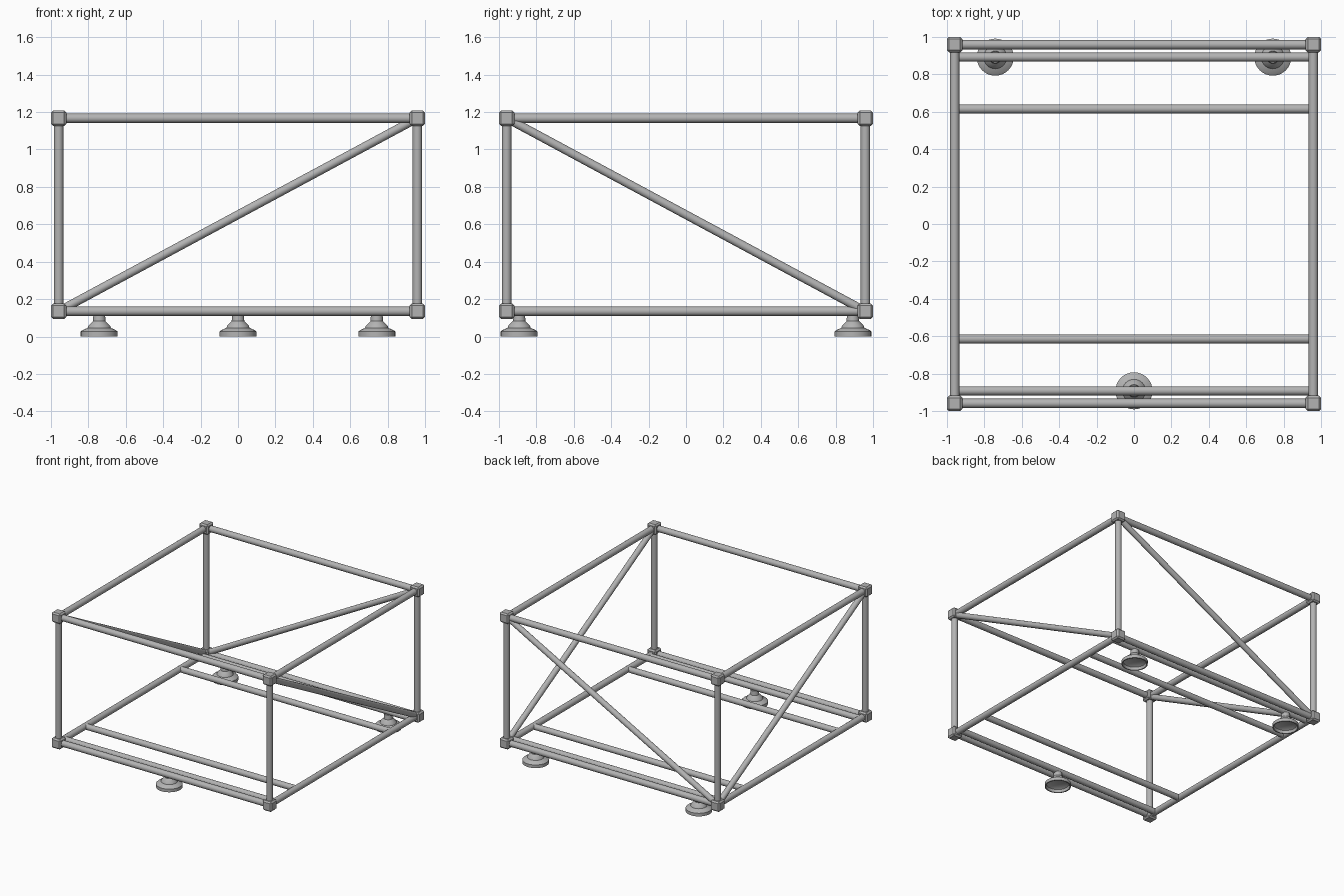
import bpy, bmesh, math
from mathutils import Vector

cube = bpy.data.objects.get("Cube")
if cube:
    bpy.data.objects.remove(cube, do_unlink=True)

steel = bpy.data.materials.new("grey_steel")
steel.use_nodes = True
GREY = (0.45, 0.45, 0.45, 1)
steel.diffuse_color = GREY
steel.node_tree.nodes["Principled BSDF"].inputs["Base Color"].default_value = GREY

E = 0.959            # corner distance from the centre
LOW, HIGH = 0.135, 1.167
TUBE = 0.025


def finish(bm, name, angle=30):
    bmesh.ops.recalc_face_normals(bm, faces=bm.faces)
    mesh = bpy.data.meshes.new(name)
    bm.to_mesh(mesh)
    bm.free()
    mesh.materials.append(steel)
    obj = bpy.data.objects.new(name, mesh)
    bpy.context.collection.objects.link(obj)
    bpy.ops.object.select_all(action='DESELECT')
    obj.select_set(True)
    bpy.context.view_layer.objects.active = obj
    bpy.ops.object.shade_smooth_by_angle(angle=math.radians(angle))
    return obj


def tube(name, a, b, radius=TUBE):
    a, b = Vector(a), Vector(b)
    bm = bmesh.new()
    bmesh.ops.create_cone(bm, cap_ends=True, segments=24, radius1=radius,
                          radius2=radius, depth=(b - a).length)
    obj = finish(bm, name)
    obj.rotation_euler = (b - a).to_track_quat('Z', 'Y').to_euler()
    obj.location = (a + b) / 2


def corner(name, location):
    bm = bmesh.new()
    bmesh.ops.create_cube(bm, size=0.082)
    bmesh.ops.bevel(bm, geom=bm.edges[:], offset=0.011, segments=1,
                    affect='EDGES', profile=0.5)
    finish(bm, name, 20).location = location


def foot(name, x, y):
    # Hollow cup under a stepped cone and a short stem
    profile = [(0, 0.035), (0.06, 0.035), (0.085, 0.022), (0.09, 0), (0.099, 0),
               (0.099, 0.026), (0.09, 0.034), (0.062, 0.046), (0.058, 0.058),
               (0.034, 0.082), (0.031, 0.118), (0, 0.118)]
    bm = bmesh.new()
    verts = [bm.verts.new((r, 0, z)) for r, z in profile]
    edges = [bm.edges.new(pair) for pair in zip(verts, verts[1:])]
    bmesh.ops.spin(bm, geom=verts + edges, cent=(0, 0, 0), axis=(0, 0, 1),
                   angle=math.tau, steps=32)
    bmesh.ops.remove_doubles(bm, verts=bm.verts[:], dist=0.0001)
    finish(bm, name).location = (x, y, 0)


# Box frame
for level, z in (("lower", LOW), ("upper", HIGH)):
    for side, s in (("front", -1), ("back", 1)):
        tube(f"{level}_{side}_rail", (-E, s * E, z), (E, s * E, z))
    for side, s in (("right", -1), ("left", 1)):
        tube(f"{level}_{side}_rail", (s * E, -E, z), (s * E, E, z))
        for end, t in (("front", -1), ("back", 1)):
            corner(f"{level}_{end}_{side}_corner", (s * E, t * E, z))

for side, s in (("right", -1), ("left", 1)):
    for end, t in (("front", -1), ("back", 1)):
        tube(f"{end}_{side}_post", (s * E, t * E, LOW), (s * E, t * E, HIGH))
    # Side braces drop from the front top to the back bottom
    tube(f"{side}_brace", (s * E, -E, HIGH), (s * E, E, LOW), 0.023)
tube("back_brace", (-E, E, LOW), (E, E, HIGH), 0.023)

# Floor crossbars
for end, t in (("front", -1), ("back", 1)):
    tube(f"{end}_foot_bar", (-E, t * 0.892, LOW), (E, t * 0.892, LOW), 0.024)
    tube(f"{end}_floor_bar", (-E, t * 0.615, LOW), (E, t * 0.615, LOW), 0.024)

# Three feet
foot("front_foot", 0, -0.892)
foot("back_right_foot", -0.742, 0.892)
foot("back_left_foot", 0.742, 0.892)
